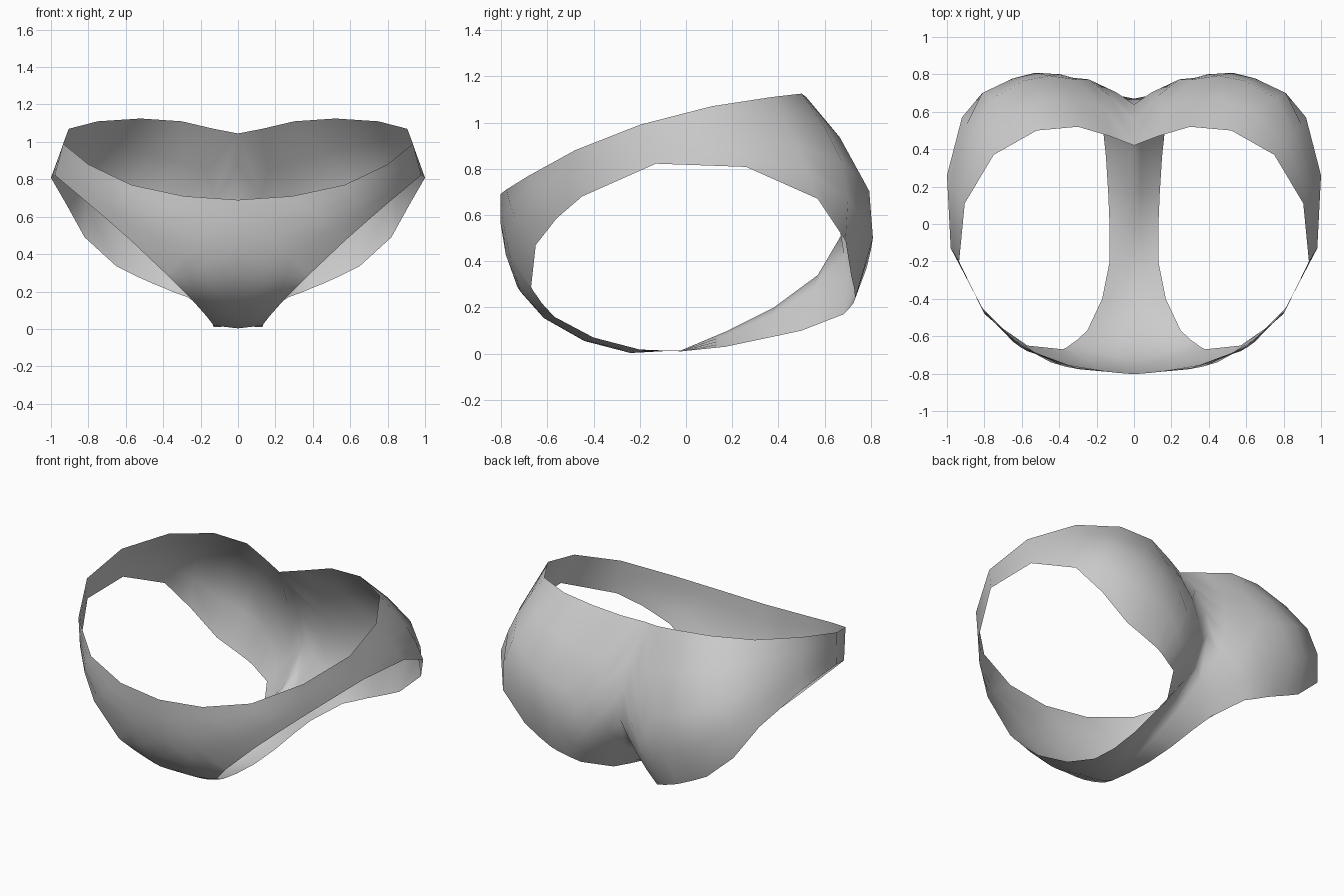
import bpy, bmesh
from mathutils import Vector

# Waistband edge: front centre round the hip to back centre (right half)
waist = [(0, -.803, .69), (.29, -.777, .71), (.57, -.68, .77), (.8, -.48, .88),
         (.935, -.2, .99), (.905, .11, 1.07), (.75, .37, 1.11), (.52, .5, 1.125),
         (.3, .52, 1.11), (.13, .47, 1.07), (0, .42, 1.045)]

# Centre seam (y, z): from the back waist down, under and up the front
seam = [(.555, .87), (.64, .69), (.67, .51), (.57, .34), (.38, .2), (.17, .095),
        (-.02, .015), (-.24, .003), (-.44, .055), (-.62, .16), (-.73, .29), (-.78, .43),
        (-.803, .57)]

# Leg opening edge, one point opposite each waist or seam point
leg = [(.38, -.67, .29), (.57, -.65, .47), (.7, -.56, .585), (.81, -.45, .68),
       (.98, -.13, .822), (1, .26, .808), (.92, .57, .67), (.82, .69, .49),
       (.65, .715, .335), (.55, .727, .285), (.45, .732, .24), (.4, .725, .22),
       (.34, .705, .195), (.27, .68, .17), (.165, .5, .1), (.15, .36, .07),
       (.138, .17, .03), (.13, -.02, .01), (.13, -.2, .018), (.17, -.4, .07),
       (.25, -.57, .16), (.31, -.625, .22), (.34, -.645, .25), (.36, -.66, .27)]

# Outward fullness of the cloth at each station, and its shape across the cloth
bulge = [.04, .03, .015, 0, 0, 0, .03, .12, .19, .225, .21, .14,
         .08, .02, 0, 0, 0, 0, 0, .01, .015, .02, .025, .03]
shape = [0, .65, 1, .75, 0]

outer = [Vector(p) for p in waist] + [Vector((0, y, z)) for y, z in seam]
COLS = len(shape) - 1
core = Vector((0, 0, .6))

# Loft each station from the outer edge to the leg edge
bm = bmesh.new()
rows = []
for o, l, b in zip(outer, leg, bulge):
    l = Vector(l)
    push = ((o + l) / 2 - core).normalized() * b
    rows.append([bm.verts.new(o.lerp(l, k / COLS) + push * s)
                 for k, s in enumerate(shape)])
for i, a in enumerate(rows):
    c = rows[(i + 1) % len(rows)]
    for k in range(COLS):
        bm.faces.new((a[k], a[k + 1], c[k + 1], c[k]))

mesh = bpy.data.meshes.new("briefs")
bm.to_mesh(mesh)
bm.free()
briefs = bpy.data.objects.new("briefs", mesh)
bpy.context.collection.objects.link(briefs)
for p in mesh.polygons:
    p.use_smooth = True

# Left half
mirror = briefs.modifiers.new("Mirror", 'MIRROR')
mirror.use_clip = True
mirror.merge_threshold = .001
